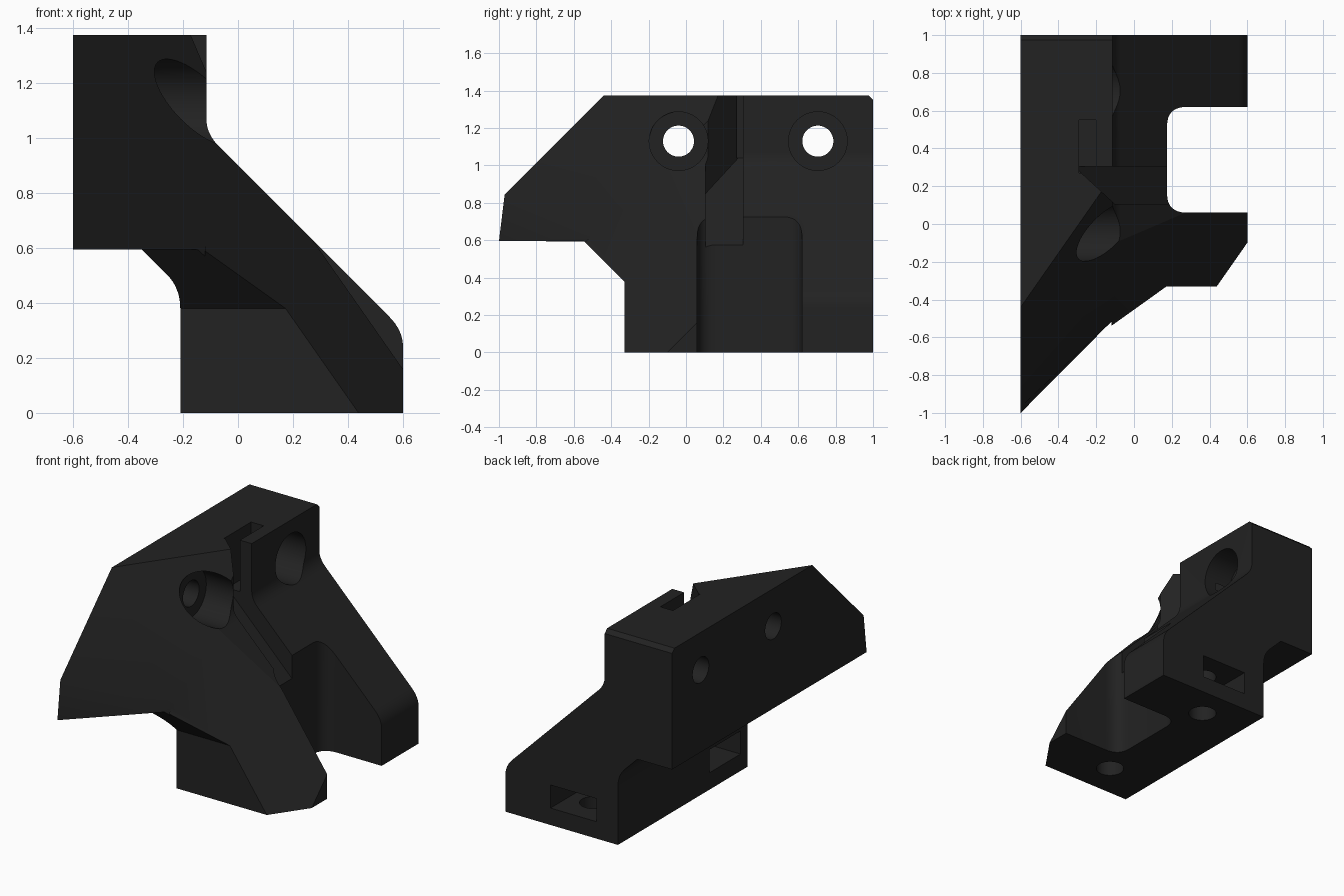
import bpy, bmesh, math
from mathutils import Vector

if "Cube" in bpy.data.objects:
    bpy.data.objects.remove(bpy.data.objects["Cube"])

# one dark plastic for the whole bracket
dark = bpy.data.materials.new("dark_plastic")
dark.diffuse_color = (0.016, 0.016, 0.016, 1)
dark.use_nodes = True
dark.node_tree.nodes["Principled BSDF"].inputs["Base Color"].default_value = dark.diffuse_color


def prism(name, pts, axis, lo, hi, shear=0.0):
    """Extrude a 2D outline along an axis; shear tilts a vertical prism in y."""
    def place(a, b, t):
        if axis == 'X':
            return (t, a, b)
        if axis == 'Y':
            return (a, t, b)
        return (a, b + shear * (t - lo), t)
    bm = bmesh.new()
    rings = [[bm.verts.new(place(a, b, t)) for a, b in pts] for t in (lo, hi)]
    n = len(pts)
    bm.faces.new(rings[0])
    bm.faces.new(rings[1][::-1])
    for i in range(n):
        j = (i + 1) % n
        bm.faces.new((rings[0][i], rings[1][i], rings[1][j], rings[0][j]))
    bmesh.ops.recalc_face_normals(bm, faces=bm.faces)
    me = bpy.data.meshes.new(name)
    bm.to_mesh(me)
    bm.free()
    ob = bpy.data.objects.new(name, me)
    bpy.context.collection.objects.link(ob)
    return ob


def fillet(p0, corner, p1, n=8):
    """Rounded corner as a quadratic curve."""
    a, c, b = Vector(p0), Vector(corner), Vector(p1)
    return [tuple(a * (1 - t) ** 2 + c * 2 * t * (1 - t) + b * t * t)
            for t in (i / n for i in range(n + 1))]


def circle(u, v, r, n=48):
    return [(u + r * math.cos(2 * math.pi * i / n),
             v + r * math.sin(2 * math.pi * i / n)) for i in range(n)]


def rect(a0, a1, b0, b1):
    return [(a0, b0), (a1, b0), (a1, b1), (a0, b1)]


# main body: stepped profile with a sloping side
profile = [(-0.6, 0.595), (-0.6, 1.375), (-0.115, 1.375)]
profile += fillet((-0.115, 1.07), (-0.115, 1.015), (-0.07, 0.97))
profile += fillet((0.55, 0.35), (0.6, 0.30), (0.6, 0.24))
profile += [(0.6, 0), (-0.21, 0)]
profile += fillet((-0.21, 0.38), (-0.21, 0.455), (-0.26, 0.505))
profile += [(-0.35, 0.595)]
body = prism("bracket_body", profile, 'Y', -1, 1)

# slanted front face and small top-back bevel
bm = bmesh.new()
bm.from_mesh(body.data)
for co, no in (((0, -0.957, 0), (-1.43, 1, -1)), ((0, 1, 1.35), (0, -1, -1))):
    res = bmesh.ops.bisect_plane(bm, geom=bm.verts[:] + bm.edges[:] + bm.faces[:],
                                 plane_co=co, plane_no=Vector(no).normalized(),
                                 clear_inner=True)
    cut = [e for e in res['geom_cut'] if isinstance(e, bmesh.types.BMEdge)]
    bmesh.ops.edgenet_fill(bm, edges=cut)
bmesh.ops.recalc_face_normals(bm, faces=bm.faces)
bm.to_mesh(body.data)
bm.free()

cutters = []
# undercut below the front wing
cutters.append(prism("undercut", [(-1.2, -0.1), (-0.33, -0.1), (-0.33, 0.38),
                                  (-0.545, 0.595), (-1.2, 0.595)], 'X', -0.349, 0.8))
# leaning front panel of the wing
cutters.append(prism("wing_front", [(-0.8, -1.207), (-0.12, -0.522), (-0.12, -2),
                                    (-0.8, -2)], 'Z', 0.55, 1.5, 0.122))
# rounded notch between the two prongs
notch = [(0.8, 0.06)] + fillet((0.28, 0.06), (0.175, 0.06), (0.175, 0.16))
notch += fillet((0.175, 0.52), (0.175, 0.62), (0.28, 0.62)) + [(0.8, 0.62)]
cutters.append(prism("prong_notch", notch, 'Z', -0.1, 1.0))
# through holes with wide counterbores
for y in (-0.04, 0.705):
    cutters.append(prism("bolt_hole", circle(y, 1.13, 0.083), 'X', -0.8, 0.5))
    cutters.append(prism("counterbore", circle(y, 1.13, 0.157), 'X', -0.31, 0.5))
# wire groove down the slope, and the hooked pocket at its top
groove = prism("wire_groove", [(-0.29, 0.28), (-0.1, 0.105), (0.3, 0.105),
                               (0.3, 0.305), (-0.2, 0.305), (-0.29, 0.305)], 'Z', 0, 1.5)
for v in groove.data.vertices:
    if v.co.z < 0.1:
        v.co.z = 0.75 - v.co.x
cutters.append(groove)
cutters.append(prism("wire_pocket", rect(-0.291, -0.2, 0.27, 0.55), 'Z', 1.04, 1.5))
# nut slots and screw holes in the foot
cutters.append(prism("back_nut_slot", rect(-0.055, 0.275, 0.11, 0.26), 'Y', 0.64, 1.2))
cutters.append(prism("side_nut_slot", rect(-0.26, 0.06, 0.11, 0.26), 'X', -0.5, 0.26))
for y in (0.79, -0.10):
    cutters.append(prism("screw_hole", circle(0.11, y, 0.085, 32), 'Z', -0.1, 0.42))

for c in cutters:
    c.hide_render = True
    m = body.modifiers.new(c.name, 'BOOLEAN')
    m.operation = 'DIFFERENCE'
    m.solver = 'EXACT'
    m.object = c

# bake the cuts and remove the cutters
dg = bpy.context.evaluated_depsgraph_get()
body.data = bpy.data.meshes.new_from_object(body.evaluated_get(dg))
body.modifiers.clear()
for c in cutters:
    bpy.data.objects.remove(c)
body.data.materials.clear()
body.data.materials.append(dark)

bpy.context.view_layer.objects.active = body
body.select_set(True)
bpy.ops.object.shade_smooth_by_angle(angle=math.radians(30))
